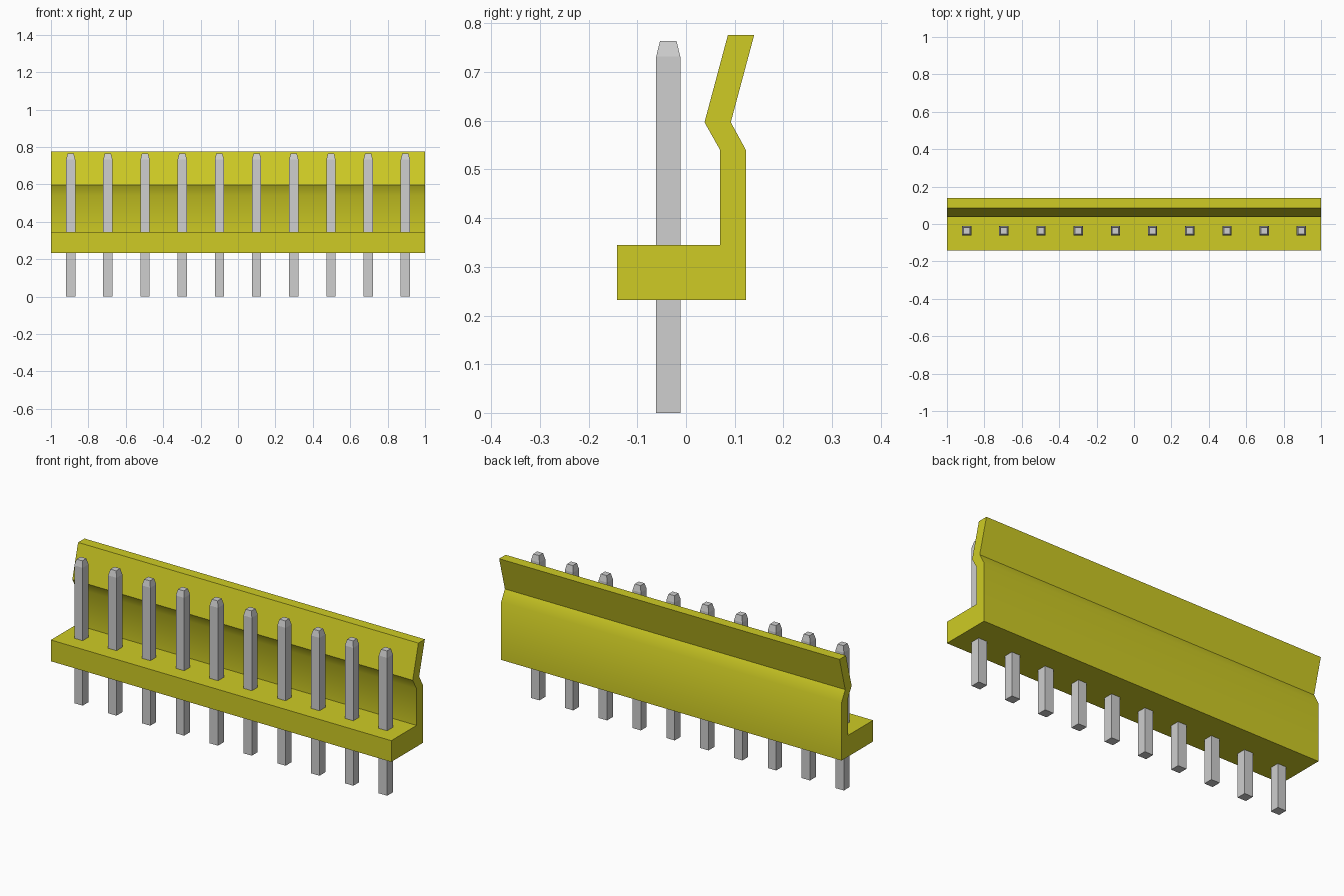
import bpy
import bmesh
import math

cube = bpy.data.objects.get("Cube")
if cube:
    bpy.data.objects.remove(cube, do_unlink=True)


def make_material(name, rgb):
    mat = bpy.data.materials.new(name)
    mat.use_nodes = True
    color = (*rgb, 1.0)
    mat.diffuse_color = color
    mat.node_tree.nodes["Principled BSDF"].inputs["Base Color"].default_value = color
    return mat


def add_object(name, mesh):
    obj = bpy.data.objects.new(name, mesh)
    bpy.context.collection.objects.link(obj)
    return obj


def mesh_from(bm, name, mat):
    bmesh.ops.recalc_face_normals(bm, faces=bm.faces)
    mesh = bpy.data.meshes.new(name)
    bm.to_mesh(mesh)
    bm.free()
    mesh.materials.append(mat)
    return mesh


yellow = make_material("yellow plastic", (0.62, 0.60, 0.018))
metal = make_material("grey metal", (0.62, 0.62, 0.62))

# Housing: base strip and bent locking wall as one extruded (y, z) profile
profile = [(-0.142, 0.232), (0.123, 0.232), (0.123, 0.54), (0.092, 0.597),
           (0.14, 0.776), (0.086, 0.776), (0.038, 0.597), (0.07, 0.54),
           (0.07, 0.345), (-0.142, 0.345)]
bm = bmesh.new()
end = bm.faces.new([bm.verts.new((-1, y, z)) for y, z in profile])
extruded = bmesh.ops.extrude_face_region(bm, geom=[end], use_keep_orig=True)
moved = [v for v in extruded["geom"] if isinstance(v, bmesh.types.BMVert)]
bmesh.ops.translate(bm, verts=moved, vec=(2, 0, 0))
housing = add_object("housing", mesh_from(bm, "housing", yellow))

# Only the shallow bend under the locking lip is shaded smooth
bpy.ops.object.select_all(action="DESELECT")
housing.select_set(True)
bpy.context.view_layer.objects.active = housing
bpy.ops.object.shade_smooth_by_angle(angle=math.radians(35))

# Pin: square post with a tapered tip
PIN_HALF, TIP_HALF = 0.0247, 0.017
bm = bmesh.new()
rings = []
for half, z in ((PIN_HALF, 0), (PIN_HALF, 0.732), (TIP_HALF, 0.764)):
    rings.append([bm.verts.new((sx * half, sy * half, z))
                  for sx, sy in ((-1, -1), (1, -1), (1, 1), (-1, 1))])
for low, high in zip(rings, rings[1:]):
    for i in range(4):
        j = (i + 1) % 4
        bm.faces.new((low[i], low[j], high[j], high[i]))
bm.faces.new(rings[0])
bm.faces.new(rings[-1])
pin_mesh = mesh_from(bm, "pin", metal)

# Row of ten pins
COUNT, PITCH = 10, 0.1988
for i in range(COUNT):
    pin = add_object(f"pin_{i + 1}", pin_mesh)
    pin.location = ((i - (COUNT - 1) / 2) * PITCH, -0.0365, 0)
